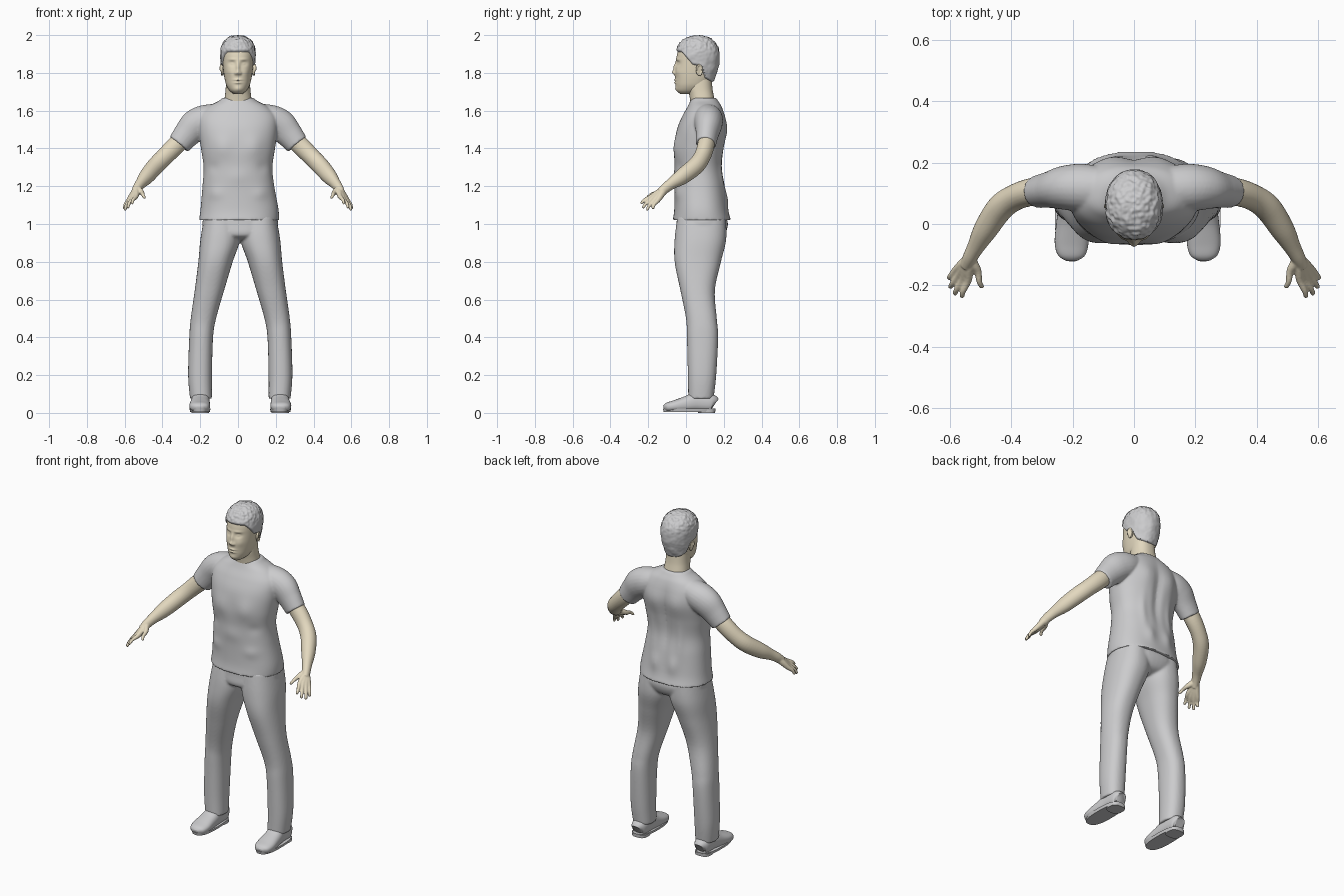
import bpy, bmesh, math
from mathutils import Vector, Matrix, noise

cube = bpy.data.objects.get("Cube")
if cube:
    bpy.data.objects.remove(cube, do_unlink=True)


def material(name, rgb):
    m = bpy.data.materials.new(name)
    m.use_nodes = True
    m.diffuse_color = (*rgb, 1)
    m.node_tree.nodes["Principled BSDF"].inputs["Base Color"].default_value = (*rgb, 1)
    return m


GREY = material("light grey", (0.6, 0.6, 0.61))
SKIN = material("warm skin", (0.77, 0.69, 0.52))


def refine(rows, steps):
    """Catmull-Rom interpolation of tuples of any length."""
    out = []
    for i in range(len(rows) - 1):
        quad = [rows[max(i - 1, 0)], rows[i], rows[i + 1], rows[min(i + 2, len(rows) - 1)]]
        for s in range(steps):
            t = s / steps
            out.append([b + 0.5 * t * (c - a + t * (2 * a - 5 * b + 4 * c - d + t * (3 * (b - c) + d - a)))
                        for a, b, c, d in zip(*quad)])
    return out + [list(rows[-1])]


def loft(bm, frames, sides, power):
    """Skin closed super-ellipse rings given as (centre, u, v)."""
    rings = []
    for centre, u, v in frames:
        ring = []
        for k in range(sides):
            a = math.tau * k / sides
            c, s = math.cos(a), math.sin(a)
            ring.append(bm.verts.new(centre + u * math.copysign(abs(c) ** (2 / power), c)
                                     + v * math.copysign(abs(s) ** (2 / power), s)))
        rings.append(ring)
    for lo, hi in zip(rings, rings[1:]):
        for k in range(sides):
            n = (k + 1) % sides
            bm.faces.new((lo[k], lo[n], hi[n], hi[k]))
    bm.faces.new(rings[0][::-1])
    bm.faces.new(rings[-1])


def stack(bm, rows, steps=6, sides=48, power=2.3):
    """Horizontal rings: height, front y, back y, half width, centre x."""
    loft(bm, [(Vector((x, (f + b) / 2, z)), Vector((w, 0, 0)), Vector((0, (b - f) / 2, 0)))
              for z, f, b, w, x in refine(rows, steps)], sides, power)


def tube(bm, rows, steps=6, sides=24, power=2):
    """Rings along a path: x, y, z, horizontal radius, other radius."""
    pts = refine(rows, steps)
    frames = []
    for i, p in enumerate(pts):
        t = (Vector(pts[min(i + 1, len(pts) - 1)][:3]) - Vector(pts[max(i - 1, 0)][:3])).normalized()
        u = t.cross(Vector((0, 0, 1))).normalized()
        frames.append((Vector(p[:3]), u * p[3], t.cross(u) * p[4]))
    loft(bm, frames, sides, power)


def bumps(bm, items):
    """Soft mirrored swellings: x, z, x spread, z spread, amount, side of body."""
    bm.normal_update()
    for v in bm.verts:
        push = 0
        for x, z, sx, sz, amount, side in items:
            facing = max(0, v.normal.y * side)
            push += side * amount * min(1, facing * 1.5) * math.exp(
                -((abs(v.co.x) - x) / sx) ** 2 - ((v.co.z - z) / sz) ** 2)
        v.co.y += push


def finish(bm, name, mat, voxel=0, mirror=False, smooth=5, x=0):
    bmesh.ops.recalc_face_normals(bm, faces=bm.faces)
    me = bpy.data.meshes.new(name)
    bm.to_mesh(me)
    bm.free()
    me.materials.append(mat)
    ob = bpy.data.objects.new(name, me)
    ob.location.x = x
    bpy.context.collection.objects.link(ob)
    if mirror:
        ob.modifiers.new("mirror", "MIRROR").use_mirror_merge = False
    if voxel:
        r = ob.modifiers.new("fuse", "REMESH")
        r.mode, r.voxel_size, r.use_smooth_shade = "VOXEL", voxel, True
        s = ob.modifiers.new("soften", "SMOOTH")
        s.iterations = smooth
    bpy.ops.object.select_all(action="DESELECT")
    ob.select_set(True)
    bpy.context.view_layer.objects.active = ob
    bpy.ops.object.shade_smooth_by_angle(angle=math.radians(50))
    return ob


# Shirt: torso, sleeves and collar fused together
bm = bmesh.new()
stack(bm, [(1.02, -.07, .238, .212, .005), (1.08, -.062, .222, .206, .008), (1.2, -.06, .206, .19, .002),
           (1.3, -.06, .192, .182, 0), (1.4, -.062, .2, .196, 0), (1.5, -.048, .213, .21, 0),
           (1.57, -.02, .205, .205, 0), (1.62, .008, .19, .16, 0), (1.65, .022, .172, .105, 0),
           (1.668, .03, .16, .082, 0)], 8, 96)
bumps(bm, [(.085, 1.41, .05, .06, .01, -1), (.08, 1.5, .05, .08, .01, 1), (0, 1.38, .025, .16, -.012, 1),
           (.09, 1.28, .02, .1, .007, 1), (.06, 1.13, .03, .05, .01, 1), (0, 1.25, .06, .04, .005, -1),
           (.12, 1.16, .04, .03, .006, -1), (.13, 1.3, .03, .03, -.005, -1)])
for s in (-1, 1):
    tube(bm, [(s * .1, .115, 1.575, .07, .065), (s * .17, .118, 1.55, .078, .082), (s * .225, .118, 1.522, .072, .084),
              (s * .27, .112, 1.475, .06, .073), (s * .313, .105, 1.422, .053, .062)])
finish(bm, "shirt", GREY, .006)

# Trousers: hips and both legs fused together
bm = bmesh.new()
stack(bm, [(1.07, -.045, .2, .18, 0), (1, -.05, .222, .2, 0), (.94, -.05, .2, .15, 0), (.915, 0, .15, .05, 0)])
for s in (-1, 1):
    stack(bm, [(1.04, -.045, .21, .09, s * .1), (.92, -.06, .213, .105, s * .106), (.8, -.06, .185, .091, s * .131),
               (.65, -.03, .153, .078, s * .163), (.5, 0, .163, .067, s * .195), (.4, .005, .17, .063, s * .207),
               (.2, .01, .16, .063, s * .213), (.075, .012, .146, .058, s * .208)])
finish(bm, "trousers", GREY, .007, x=.012)

# Shoes with soles and heels
bm = bmesh.new()
tube(bm, [(.21, .152, .045, .025, .03), (.21, .135, .052, .043, .047), (.21, .06, .058, .048, .052),
          (.213, 0, .046, .052, .042), (.215, -.06, .036, .055, .031), (.215, -.1, .03, .045, .024),
          (.215, -.118, .026, .02, .012)], 6, 32, 2.4)
for v in bm.verts:
    v.co.z = max(v.co.z, .012)
finish(bm, "shoes", GREY, mirror=True, x=.012)
bm = bmesh.new()
stack(bm, [(.006, -.118, .153, .052, .213), (.022, -.122, .157, .056, .213)], 2, 48, 2.6)
stack(bm, [(0, .065, .154, .046, .211), (.018, .06, .156, .048, .211)], 2, 48, 2.8)
finish(bm, "shoe_soles", GREY, mirror=True, x=.012)

# Arms and hands, fingers running from the wrist through the palm
bm = bmesh.new()
tube(bm, [(.26, .112, 1.485, .045, .045), (.33, .105, 1.415, .045, .05), (.39, .085, 1.355, .043, .047),
          (.437, .05, 1.307, .044, .047), (.483, -.018, 1.253, .039, .043), (.515, -.075, 1.215, .028, .031),
          (.533, -.108, 1.19, .024, .027), (.546, -.135, 1.165, .02, .024)])
WRIST = Vector((.534, -.108, 1.188))
for knuckle, tip in (((.54, -.183, 1.145), (.562, -.24, 1.108)), ((.557, -.18, 1.133), (.585, -.23, 1.085)),
                     ((.571, -.168, 1.126), (.6, -.208, 1.073)), ((.58, -.15, 1.124), (.604, -.178, 1.08)),
                     ((.508, -.155, 1.165), (.494, -.208, 1.138))):
    k, t = Vector(knuckle), Vector(tip)
    middle = k.lerp(t, .55) + Vector((.003, -.003, .004))
    tube(bm, [(*WRIST, .016, .018), (*WRIST.lerp(k, .5), .016, .018), (*k, .0125, .0135),
              (*middle, .0095, .0095), (*k.lerp(t, .92), .008, .008), (*t, .003, .003)], 4, 12)
finish(bm, "arms", SKIN, .004, True, 4)

# Neck
bm = bmesh.new()
stack(bm, [(1.6, .03, .165, .08, 0), (1.68, .018, .147, .069, 0), (1.72, .01, .14, .065, 0), (1.78, .01, .135, .062, 0)])
finish(bm, "neck", SKIN)

# Head with modelled face
HEAD = [(1.688, -.03, .05, .022, 0), (1.705, -.048, .09, .044, 0), (1.73, -.054, .12, .06, 0),
        (1.76, -.056, .137, .069, 0), (1.8, -.057, .153, .076, 0), (1.85, -.053, .165, .081, 0),
        (1.9, -.047, .167, .083, 0), (1.94, -.033, .156, .077, 0), (1.968, -.008, .132, .06, 0),
        (1.984, .025, .1, .034, 0), (1.988, .06, .066, .003, 0)]
bm = bmesh.new()
stack(bm, HEAD, 10, 160, 2.2)
bumps(bm, [(0, 1.83, .01, .026, .011, -1), (0, 1.802, .013, .012, .014, -1), (.013, 1.797, .007, .007, .006, -1),
           (.032, 1.85, .017, .012, -.011, -1), (.032, 1.849, .011, .006, .006, -1), (.03, 1.871, .022, .006, .004, -1),
           (0, 1.763, .02, .006, .007, -1), (0, 1.748, .018, .006, .007, -1), (0, 1.755, .024, .002, -.003, -1),
           (0, 1.715, .02, .014, .005, -1), (.045, 1.805, .02, .02, .004, -1)])
finish(bm, "head", SKIN)

# Ears: bowl with a raised rim
bm = bmesh.new()
for s in (-1, 1):
    tilt = Matrix.Translation((s * .083, .068, 1.815)) @ Matrix.Rotation(s * .35, 4, "Z")
    bmesh.ops.create_uvsphere(bm, u_segments=24, v_segments=16, radius=1,
                              matrix=tilt @ Matrix.Diagonal((.007, .017, .03, 1)))
    rim = [tilt @ Vector((s * .006, .015 * math.cos(a), .028 * math.sin(a)))
           for a in [math.radians(d) for d in range(-80, 200, 20)]]
    tube(bm, [(*p, .005, .005) for p in rim], 2, 10)
finish(bm, "ears", SKIN, .003, smooth=3)

# Hair: scalp shell that sinks below the skin past the hairline
HAIRLINE = [(-.1, 1.918), (-.02, 1.91), (.01, 1.875), (.035, 1.845), (.08, 1.835), (.1, 1.775), (.15, 1.742), (.3, 1.742)]


def hairline(y):
    for (y0, z0), (y1, z1) in zip(HAIRLINE, HAIRLINE[1:]):
        if y <= y1:
            return z0 + (z1 - z0) * (y - y0) / (y1 - y0)
    return HAIRLINE[-1][1]


bm = bmesh.new()
stack(bm, HEAD, 10, 160, 2.2)
bmesh.ops.recalc_face_normals(bm, faces=bm.faces)
bm.normal_update()
for v in bm.verts:
    grow = min(1, max(0, (v.co.z - hairline(v.co.y)) / .014 + .5))
    rough = min(1, max(.2, (v.co.z - 1.88) / .06))
    tuft = noise.noise(v.co * 75) * .005 * rough + noise.noise(v.co * 30) * .003
    v.co += v.normal * (-.008 + grow * (.018 + tuft))
finish(bm, "hair", GREY)
